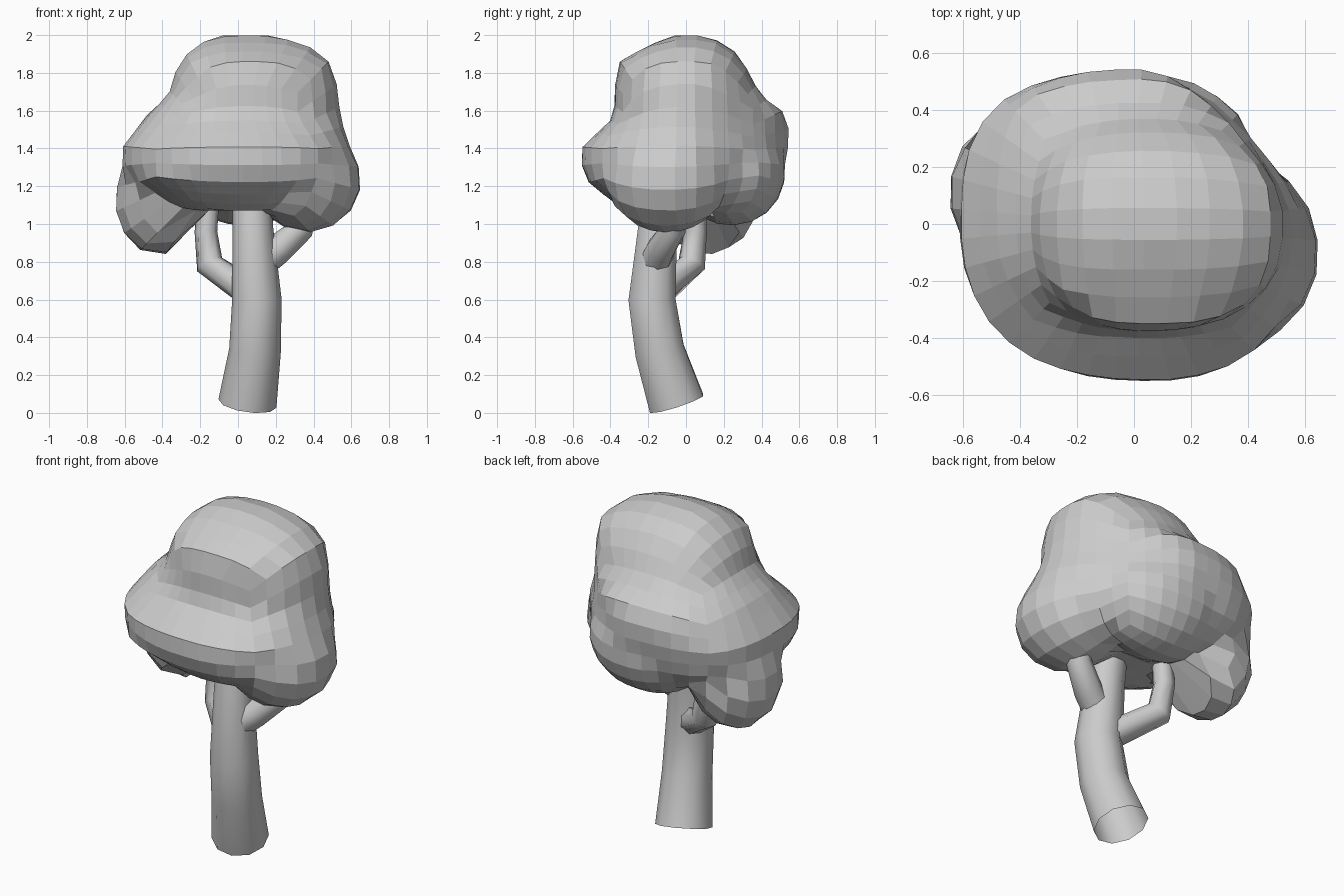
import bpy, bmesh, math
from mathutils import Vector

if "Cube" in bpy.data.objects:
    bpy.data.objects.remove(bpy.data.objects["Cube"])


def finish(name, bm, smooth):
    bmesh.ops.recalc_face_normals(bm, faces=bm.faces)
    mesh = bpy.data.meshes.new(name)
    bm.to_mesh(mesh)
    bm.free()
    ob = bpy.data.objects.new(name, mesh)
    bpy.context.collection.objects.link(ob)
    for p in mesh.polygons:
        p.use_smooth = smooth
    return ob


def tube(name, path, sides):
    """Open tapered tube through (x, y, z, radius) points."""
    pts = [Vector(p[:3]) for p in path]
    bm = bmesh.new()
    rings = []
    for i, p in enumerate(pts):
        t = Vector((0, 0, 0))
        if i > 0:
            t += (p - pts[i - 1]).normalized()
        if i < len(pts) - 1:
            t += (pts[i + 1] - p).normalized()
        t.normalize()
        u = Vector((0, 1, 0)).cross(t).normalized()
        v = t.cross(u)
        r = path[i][3]
        rings.append([bm.verts.new(p + r * (math.cos(a) * u + math.sin(a) * v))
                      for a in (2 * math.pi * k / sides for k in range(sides))])
    for a, b in zip(rings, rings[1:]):
        for k in range(sides):
            n = (k + 1) % sides
            bm.faces.new((a[k], a[n], b[n], b[k]))
    return finish(name, bm, True)


# Leaning trunk and two bent branches
tube("trunk", [(.05, -.05, .05, .155), (.09, -.14, .33, .137), (.1, -.18, .6, .131),
               (.078, -.15, .98, .108), (.07, -.11, 1.25, .1)], 10)
tube("left_branch", [(.06, -.14, .64, .08), (-.15, .03, .785, .075),
                     (-.17, .05, .96, .06), (-.15, .05, 1.2, .055)], 8)
tube("right_branch", [(.1, -.17, .78, .085), (.21, -.135, .865, .08),
                      (.33, -.07, .97, .07), (.36, -.06, 1.15, .065)], 8)

# Crown outline by height: z, x min, x max, y min, y max
OUTLINE = [
    (1.07, -.28, .38, -.30, .36), (1.12, -.40, .46, -.40, .43),
    (1.25, -.61, .61, -.55, .50), (1.40, -.62, .60, -.56, .54),
    (1.57, -.49, .54, -.38, .55), (1.68, -.37, .54, -.38, .40),
    (1.85, -.32, .50, -.37, .31), (1.95, -.23, .37, -.20, .23),
    (2.00, -.10, .20, -.06, .10),
]
# Lobes bulging below the outline: centre, radii
LOBES = [
    ((.37, -.10, 1.23), (.285, .32, .275)),   # right
    ((-.42, .11, 1.12), (.235, .27, .285)),   # hanging left
    ((.04, .24, 1.28), (.38, .29, .29)),      # back
]
AXIS = (.05, 0)


def inside(p):
    for c, r in LOBES:
        if sum(((p[i] - c[i]) / r[i]) ** 2 for i in range(3)) < 1:
            return True
    for a, b in zip(OUTLINE, OUTLINE[1:]):
        if a[0] <= p.z <= b[0]:
            f = (p.z - a[0]) / (b[0] - a[0])
            x0, x1, y0, y1 = (a[i] + f * (b[i] - a[i]) for i in range(1, 5))
            dx, dy = p.x - AXIS[0], p.y - AXIS[1]
            u = dx / (x1 - AXIS[0] if dx > 0 else x0 - AXIS[0])
            v = dy / (y1 if dy > 0 else y0)
            # Squarer at the back left, flatter at the back right, even on top
            power = 2.3
            if dy > 0:
                low = min(1, max(0, (1.8 - p.z) / .25))
                power += low * (-.9 if dx > 0 else .6)
            return u ** power + v ** power < 1
    return False


# Cube-sphere grid shrunk inwards onto the crown shape
centre = Vector((-.02, 0, 1.36))
bm = bmesh.new()
bmesh.ops.create_cube(bm, size=2)
bmesh.ops.subdivide_edges(bm, edges=bm.edges[:], cuts=8, use_grid_fill=True)
for v in bm.verts:
    d = Vector([math.tan(c * math.pi / 4) for c in v.co]).normalized()
    r = 1.1
    while r > .05 and not inside(centre + d * r):
        r -= .004
    v.co = centre + d * r
finish("foliage", bm, False)
